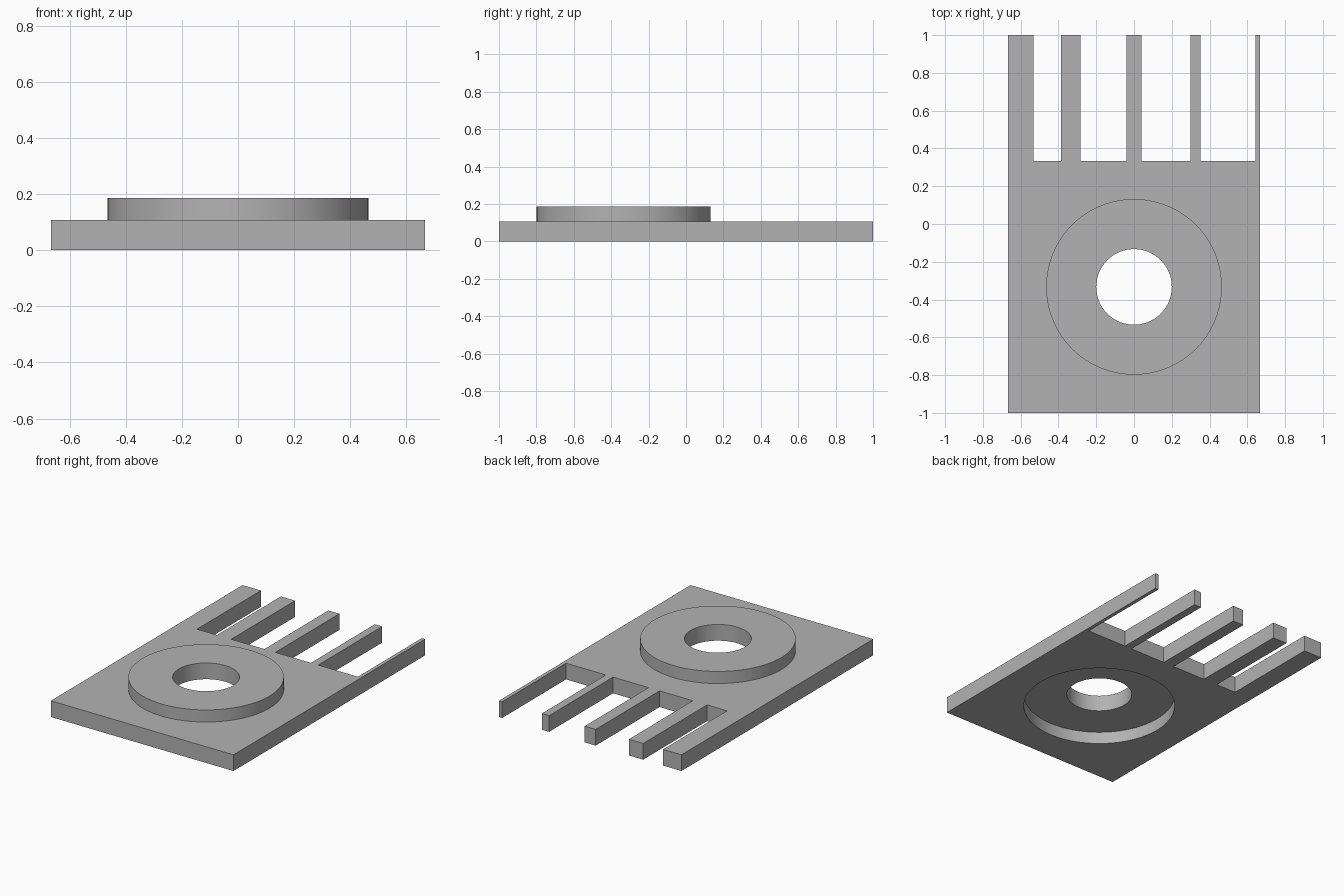
import bpy
import bmesh

cube = bpy.data.objects.get("Cube")
if cube:
    bpy.data.objects.remove(cube, do_unlink=True)

THICK = 0.107        # plate thickness
LIFT = 0.08          # how far the ring is pushed up through the plate
HALF_W, BACK, ROOT = 0.667, 1.0, 0.333
RING_Y, RING_R, HOLE_R = -0.333, 0.465, 0.2

grey = bpy.data.materials.new("plain_grey")
grey.use_nodes = True
colour = (0.45, 0.45, 0.45, 1)
grey.diffuse_color = colour
grey.node_tree.nodes["Principled BSDF"].inputs["Base Color"].default_value = colour


def cylinder(name, radius, z0, z1):
    """Upright cylinder on the ring axis."""
    bpy.ops.mesh.primitive_cylinder_add(
        vertices=96, radius=radius, depth=z1 - z0,
        location=(0, RING_Y, (z0 + z1) / 2))
    obj = bpy.context.object
    obj.name = name
    obj.data.materials.append(grey)
    obj.hide_render = True
    return obj


# Comb plate: outline walked around the slots between the fingers, then extruded
slots = [(-0.533, -0.387), (-0.283, -0.04), (0.04, 0.3), (0.353, 0.643)]
outline = [(HALF_W, -BACK), (HALF_W, BACK)]
for left, right in reversed(slots):
    outline += [(right, BACK), (right, ROOT), (left, ROOT), (left, BACK)]
outline += [(-HALF_W, BACK), (-HALF_W, -BACK)]

bm = bmesh.new()
base = bm.faces.new([bm.verts.new((x, y, 0)) for x, y in outline])
top = bmesh.ops.extrude_face_region(bm, geom=[base])["geom"]
bmesh.ops.translate(bm, vec=(0, 0, THICK),
                    verts=[v for v in top if isinstance(v, bmesh.types.BMVert)])
bmesh.ops.recalc_face_normals(bm, faces=bm.faces)
mesh = bpy.data.meshes.new("comb_plate")
bm.to_mesh(mesh)
bm.free()
plate = bpy.data.objects.new("comb_plate", mesh)
bpy.context.collection.objects.link(plate)
mesh.materials.append(grey)

# Raised ring, matching recess underneath, and the through hole
steps = [
    ("UNION", cylinder("raised_ring", RING_R, LIFT + 0.01, THICK + LIFT)),
    ("DIFFERENCE", cylinder("underside_recess", RING_R, -0.1, LIFT)),
    ("DIFFERENCE", cylinder("centre_hole", HOLE_R, -0.2, 0.4)),
]
bpy.ops.object.select_all(action="DESELECT")
plate.select_set(True)
bpy.context.view_layer.objects.active = plate
for operation, tool in steps:
    mod = plate.modifiers.new(tool.name, "BOOLEAN")
    mod.operation = operation
    mod.solver = "EXACT"
    mod.object = tool
    bpy.ops.object.modifier_apply(modifier=mod.name)
    bpy.data.objects.remove(tool, do_unlink=True)

bpy.ops.object.shade_smooth_by_angle()
